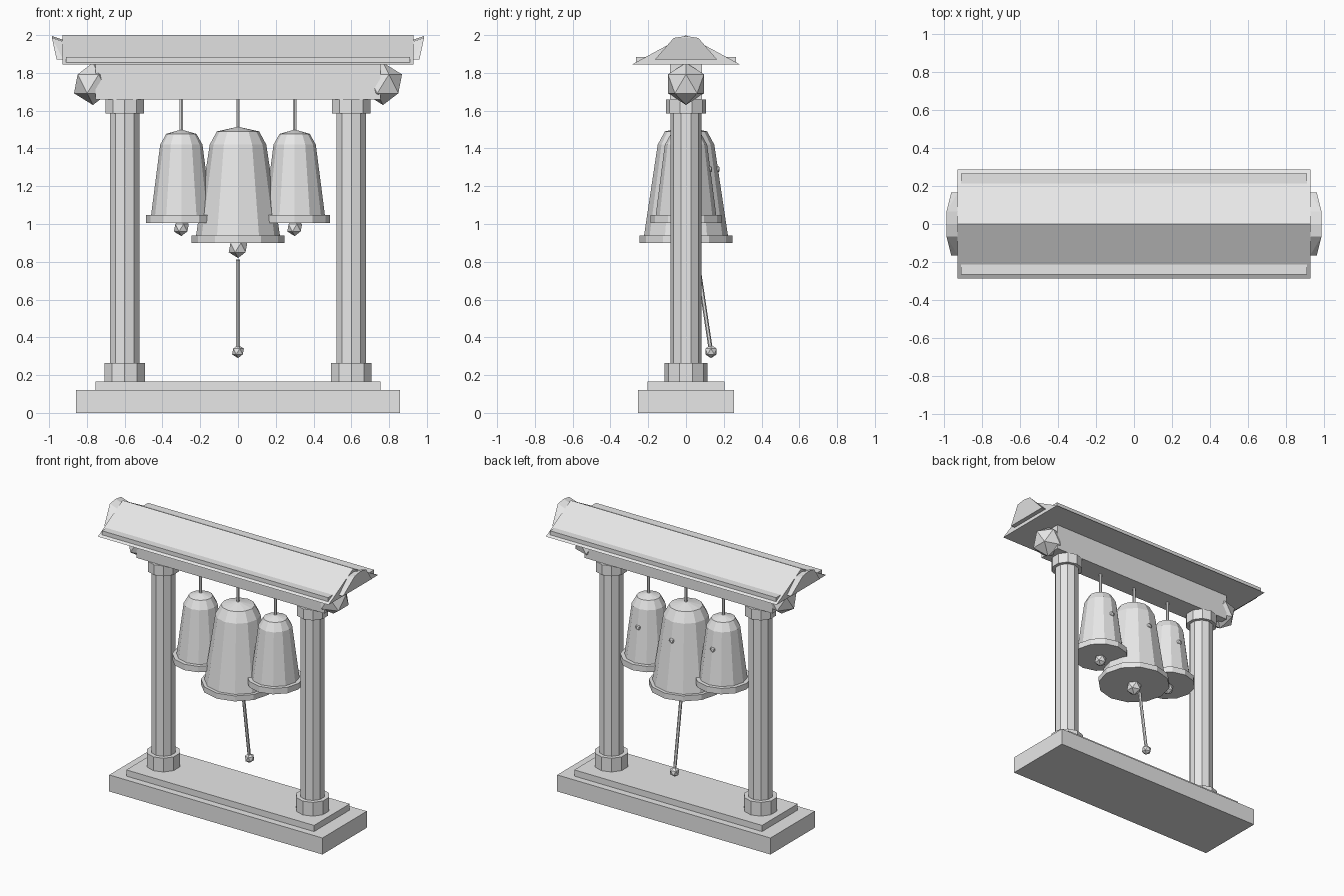
import bpy, bmesh
from math import pi
from mathutils import Matrix, Vector

old = bpy.data.objects.get("Cube")
if old:
    bpy.data.objects.remove(old, do_unlink=True)

stone = bpy.data.materials.new("light_grey")
stone.use_nodes = True
stone.diffuse_color = (0.8, 0.8, 0.8, 1)
stone.node_tree.nodes["Principled BSDF"].inputs["Base Color"].default_value = (0.8, 0.8, 0.8, 1)


def finish(name, bm):
    bmesh.ops.recalc_face_normals(bm, faces=bm.faces)
    mesh = bpy.data.meshes.new(name)
    bm.to_mesh(mesh)
    bm.free()
    mesh.materials.append(stone)
    obj = bpy.data.objects.new(name, mesh)
    bpy.context.collection.objects.link(obj)
    return obj


def box(name, centre, size):
    bm = bmesh.new()
    bmesh.ops.create_cube(bm, size=1, matrix=Matrix.Translation(centre) @ Matrix.Diagonal((*size, 1)))
    return finish(name, bm)


def rod(name, start, end, radius, sides):
    a, b = Vector(start), Vector(end)
    turn = (b - a).to_track_quat("Z", "Y").to_matrix().to_4x4()
    # a corner of the polygon points along y
    spin = Matrix.Rotation(pi / 2, 4, "Z") if a.xy == b.xy else Matrix()
    bm = bmesh.new()
    bmesh.ops.create_cone(bm, cap_ends=True, segments=sides, radius1=radius, radius2=radius,
                          depth=(b - a).length,
                          matrix=Matrix.Translation((a + b) / 2) @ turn @ Matrix.Rotation(0, 4, "Z"))
    return finish(name, bm)


def gem(name, centre, radius):
    bm = bmesh.new()
    bmesh.ops.create_icosphere(bm, subdivisions=1, radius=radius, matrix=Matrix.Translation(centre))
    return finish(name, bm)


def lathe(name, x, profile, sides):
    bm = bmesh.new()
    verts = [bm.verts.new((0, r, z)) for r, z in profile]
    edges = [bm.edges.new(pair) for pair in zip(verts, verts[1:])]
    bmesh.ops.spin(bm, geom=verts + edges, cent=(0, 0, 0), axis=(0, 0, 1), angle=2 * pi, steps=sides)
    bmesh.ops.remove_doubles(bm, verts=bm.verts, dist=0.0005)
    bmesh.ops.translate(bm, verts=bm.verts, vec=(x, 0, 0))
    return finish(name, bm)


def hull(name, points):
    bm = bmesh.new()
    for p in points:
        bm.verts.new(p)
    bmesh.ops.convex_hull(bm, input=bm.verts)
    bmesh.ops.dissolve_limit(bm, angle_limit=0.01, verts=bm.verts, edges=bm.edges)
    return finish(name, bm)


# Stepped base
box("lower_plinth", (0, 0, 0.06), (1.715, 0.51, 0.12))
box("upper_plinth", (0, 0, 0.1425), (1.51, 0.41, 0.045))

# Beam and roof
box("cross_beam", (0, 0, 1.755), (1.51, 0.17, 0.19))
hull("roof", [(x, y, z) for x in (-0.928, 0.928)
              for y, z in ((-0.285, 1.845), (0, 2.0), (0.285, 1.845))])

# Columns, beam-end gems and roof-end finials on both sides
for side, s in (("left", 1), ("right", -1)):
    x = 0.6 * s
    for part, low, high, r in (("column_foot", 0.165, 0.265, 0.113),
                               ("column_shaft", 0.265, 1.585, 0.083),
                               ("column_capital", 1.585, 1.66, 0.107)):
        lathe(f"{side}_{part}", x, [(0, low), (r, low), (r, high), (0, high)], 10)
    gem(f"{side}_beam_gem", (0.768 * s, 0, 1.742), 0.112)
    arch = ((0.165, 0.96, 1.87, 1.87), (0.065, 0.985, 1.985, 1.965), (0, 0.985, 1.995, 1.975))
    hull(f"{side}_roof_finial", [p for y, out, z_out, z_in in arch for m in (-1, 1)
                                 for p in ((out * s, m * y, z_out), (0.925 * s, m * y, z_in))])

# Eave boards at front and back
for side, s in (("front", -1), ("back", 1)):
    box(f"{side}_eave_board", (0, 0.235 * s, 1.87), (1.82, 0.06, 0.03))

# Bells: profile from the bottom disc up to the crown
big = [(0, 0.9), (0.245, 0.9), (0.245, 0.94), (0.222, 0.94), (0.15, 1.42), (0.112, 1.49), (0, 1.515)]
small = [(0, 1.005), (0.188, 1.005), (0.188, 1.048), (0.16, 1.048), (0.112, 1.42), (0.08, 1.477), (0, 1.5)]
for name, x, profile, clap_z, clap_r, stud_y in (
        ("centre", 0, big, 0.875, 0.055, 0.157),
        ("left", 0.3, small, 0.98, 0.044, 0.116),
        ("right", -0.3, small, 0.98, 0.044, 0.116)):
    lathe(f"{name}_bell", x, profile, 12)
    rod(f"{name}_hanger", (x, 0, 1.48), (x, 0, 1.67), 0.01, 6)
    gem(f"{name}_clapper", (x, 0, clap_z), clap_r)
    gem(f"{name}_bell_stud", (x, stud_y, 1.29), 0.025)

# Pull rod with its knob
rod("pull_rod", (0, 0.06, 0.81), (0, 0.13, 0.34), 0.011, 6)
gem("pull_knob", (0, 0.132, 0.325), 0.035)
